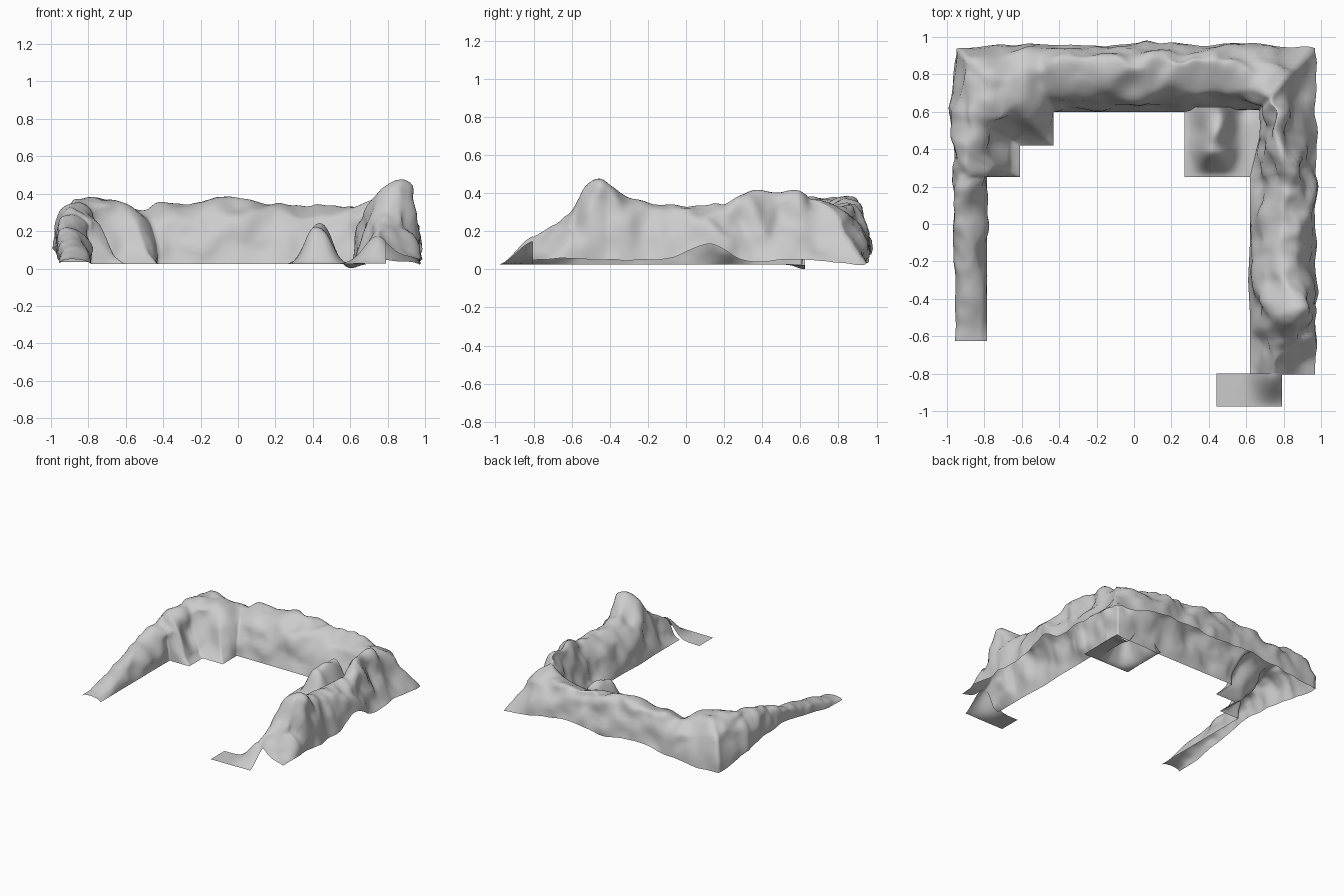
import bpy, math
from mathutils import Vector, noise

if "Cube" in bpy.data.objects:
    bpy.data.objects.remove(bpy.data.objects["Cube"])

BASE = 0.025

# stations: inner x, inner y, outer x, outer y, crest height, crest position (0-1), outer edge height
LEFT = [
    (-.785, -.625, -.955, -.625, .05, .6, .03),
    (-.785, -.40, -.955, -.40, .11, .55, .04),
    (-.785, -.15, -.96, -.15, .19, .6, .10),
    (-.785, .10, -.965, .10, .25, .6, .14),
    (-.785, .25, -.97, .25, .31, .55, .14),
    (-.61, .25, -.97, .42, .33, .76, .12),
    (-.61, .42, -.985, .62, .36, .62, .10),
    (-.43, .42, -.955, .945, .38, .58, .04),
]
BACK = [
    (-.43, .60, -.60, .96, .32, .6, .06),
    (-.20, .60, -.25, .955, .36, .68, .10),
    (.05, .60, .05, .97, .37, .7, .08),
    (.27, .60, .30, .955, .33, .7, .10),
    (.44, .61, .55, .97, .34, .6, .10),
    (.67, .61, .97, .945, .35, .3, .03),
]
RIGHT = [
    (.68, .50, .97, .60, .41, .36, .05),
    (.62, .25, .97, .32, .39, .62, .05),
    (.62, .10, .975, .12, .33, .6, .13),
    (.62, -.10, .97, -.10, .34, .5, .06),
    (.61, -.30, .975, -.30, .37, .55, .05),
    (.62, -.48, .97, -.48, .47, .74, .05),
    (.62, -.62, .975, -.62, .29, .5, .05),
    (.62, -.805, .97, -.805, .17, .38, .05),
]
STATIONS = [Vector(s) for s in LEFT + BACK + RIGHT]


def catmull(pts, i, t):
    a, b = pts[max(i - 1, 0)], pts[i]
    c, d = pts[i + 1], pts[min(i + 2, len(pts) - 1)]
    return b + (c - a) * (t / 2) + (a * 2 - b * 5 + c * 4 - d) * (t * t / 2) \
        + (b * 3 - a - c * 3 + d) * (t ** 3 / 2)


def smooth(t):
    t = min(max(t, 0), 1)
    return t * t * (3 - 2 * t)


def bell(x, mid, width):
    return math.exp(-((x - mid) / width) ** 2)


def add_mesh(name, rows):
    n = len(rows[0])
    faces = [(j * n + i, j * n + i + 1, (j + 1) * n + i + 1, (j + 1) * n + i)
             for j in range(len(rows) - 1) for i in range(n - 1)]
    me = bpy.data.meshes.new(name)
    me.from_pydata([v for r in rows for v in r], [], faces)
    me.polygons.foreach_set("use_smooth", [True] * len(faces))
    ob = bpy.data.objects.new(name, me)
    bpy.context.collection.objects.link(ob)
    return ob


# cliff cross-section: steep walls, with a flat foot or a hollow outer slope in places
def section(s, pos):
    inner, outer = Vector((s[0], s[1])), Vector((s[2], s[3]))
    h, c, oz = s[4], s[5], s[6]
    r, up, out = 1 - c, h - BASE, h - oz
    foot = min(1, bell(pos, 6, 1.2) + .7 * bell(pos, 15.4, .8) + .8 * bell(pos, 21, 1.2))
    hollow = min(1, bell(pos, 14, 1.4) + bell(pos, 21, 1))

    def mix(a, b, f):
        return a + (b - a) * f

    prof = [Vector(p) for p in (
        (0, BASE),
        (mix(.14, .34, foot) * c, BASE + mix(.38, .12, foot) * up),
        (mix(.32, .56, foot) * c, BASE + mix(.72, .50, foot) * up),
        (mix(.65, .78, foot) * c, BASE + mix(.92, .88, foot) * up),
        (c, h),
        (c + mix(.45, .22, hollow) * r, oz + mix(.90, .72, hollow) * out),
        (c + mix(.82, .52, hollow) * r, oz + mix(.60, .32, hollow) * out),
        (1, oz))]
    row = []
    span = (outer - inner).normalized()
    for i in range(len(prof) - 1):
        for k in range(4 + (i == len(prof) - 2)):
            u, z = catmull(prof, i, k / 4)
            p = inner.lerp(outer, u)
            fade = smooth(min(i + k / 4, 1)) * (1 if i < 6 else 1 - .5 * k / 4)
            size = min(h / .3, 1) * fade
            q = Vector((p.x, p.y, z))
            n1, n2 = noise.noise(q * 6), noise.noise(q * 13 + Vector((7, 3, 1)))
            side = noise.noise(q * 7 + Vector((20, 5, 9)))
            p += span * size * (.045 * side + .015 * n2)
            row.append((p.x, p.y, max(z + size * (.03 * n1 + .014 * n2), .01)))
    return row


rows = []
STEPS = 12
for i in range(len(STATIONS) - 1):
    for k in range(STEPS + (i == len(STATIONS) - 2)):
        t = k / STEPS
        s = catmull(STATIONS, i, t)
        s[0:4] = STATIONS[i].lerp(STATIONS[i + 1], t)[0:4]   # keep tile borders straight
        rows.append(section(s, i + t))
add_mesh("cliff_ridge", rows)


# low ground tiles with a mound each
def tile(name, x0, x1, y0, y1, height):
    n = 28
    add_mesh(name, [[(x, y, height(x, y)) for x in (x0 + (x1 - x0) * i / n for i in range(n + 1))]
                    for y in (y0 + (y1 - y0) * j / n for j in range(n + 1))])


def spur_height(x, y):
    mound = .2 * math.exp(-abs((x - .43) / .09) ** 2.5) * smooth((y - .25) / .15)
    dip = .025 * bell(x, .6, .055) * bell(y, .62, .055)
    return BASE + mound * (1 + .25 * noise.noise((x * 9, y * 9, 0))) - dip


def end_height(x, y):
    return BASE + .15 * bell(x, .745, .1) * smooth((y + .99) / .2)


tile("inner_spur", .27, .685, .25, .625, spur_height)
tile("end_slope", .44, .79, -.975, -.80, end_height)
